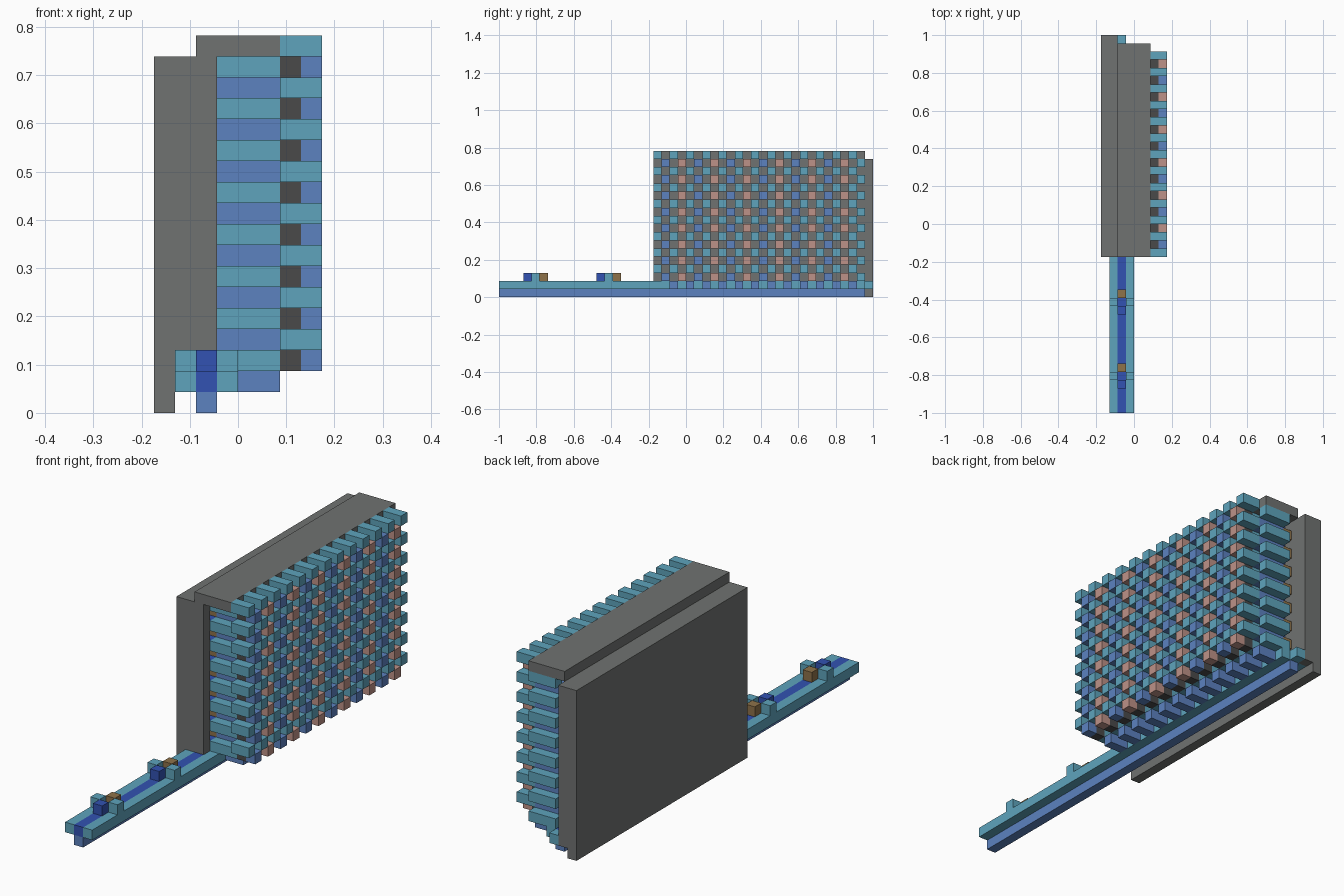
import bpy
import bmesh
from mathutils import Matrix, Vector

if "Cube" in bpy.data.objects:
    bpy.data.objects.remove(bpy.data.objects["Cube"], do_unlink=True)

U = 2 / 46                      # edge of one block
ORIGIN = Vector((4, 23, 0))     # block at the centre of the footprint


def material(name, *srgb):
    rgb = [((c / 255 + 0.055) / 1.055) ** 2.4 for c in srgb]
    mat = bpy.data.materials.new(name)
    mat.use_nodes = True
    mat.diffuse_color = (*rgb, 1)
    bsdf = mat.node_tree.nodes["Principled BSDF"]
    bsdf.inputs["Base Color"].default_value = (*rgb, 1)
    bsdf.inputs["Roughness"].default_value = 0.9
    return mat


TEAL = material("teal", 94, 164, 188)
GREY = material("grey", 112, 114, 113)
BLUE = material("soft blue", 92, 130, 192)
ROYAL = material("royal blue", 50, 82, 178)
BROWN = material("brown", 142, 114, 74)
PINK = material("dusty pink", 190, 146, 136)
DARK = material("charcoal", 74, 74, 74)


def part(name, mat, boxes):
    """One object from boxes given as block ranges (x0, x1), (y0, y1), (z0, z1)."""
    bm = bmesh.new()
    for ranges in boxes:
        lo = Vector([r[0] for r in ranges])
        hi = Vector([r[1] for r in ranges])
        centre = ((lo + hi) / 2 - ORIGIN) * U
        size = (hi - lo) * U
        bmesh.ops.create_cube(bm, size=1, matrix=Matrix.Translation(centre) @ Matrix.Diagonal(size).to_4x4())
    mesh = bpy.data.meshes.new(name)
    bm.to_mesh(mesh)
    bm.free()
    mesh.materials.append(mat)
    obj = bpy.data.objects.new(name, mesh)
    bpy.context.collection.objects.link(obj)


def rods(x0, x1, columns, rows):
    """A lattice of rods running along x."""
    return [((x0, x1), (j, j + 1), (k, k + 1)) for j in columns for k in rows]


# Casing: back slab with foot, front post, top cover
part("back_slab", GREY, [((0, 1), (19, 46), (0, 17)),
                         ((1, 2), (19, 46), (2, 17)),
                         ((1, 2), (45, 46), (1, 2))])
part("front_post", GREY, [((2, 3), (19, 20), (2, 17))])
part("top_cover", GREY, [((2, 6), (19, 45), (17, 18))])

# Long rail
part("rail_sides", TEAL, [((1, 2), (0, 45), (1, 2)),
                          ((3, 4), (0, 45), (1, 2)),
                          ((2, 3), (45, 46), (1, 2))])
part("rail_core", ROYAL, [((2, 3), (0, 45), (1, 2))])
part("rail_keel", BLUE, [((2, 3), (0, 45), (0, 1))])

# Two sets of blocks on the rail
STOPS = (3, 12)
part("rail_front_blocks", ROYAL, rods(2, 3, STOPS, [2]))
part("rail_side_blocks", TEAL,
     [b for x in (1, 3) for b in rods(x, x + 1, [j + 1 for j in STOPS], [2])])
part("rail_rear_blocks", BROWN, rods(2, 3, [j + 2 for j in STOPS], [2]))

# Inner lattice behind the slab
part("brown_sockets", BROWN, rods(2, 3, range(21, 45, 2), range(3, 17, 2)))
part("royal_sockets", ROYAL, rods(2, 3, range(20, 44, 2), range(2, 17, 2)))
part("teal_rods", TEAL, rods(3, 6, range(20, 45, 2), range(2, 17, 2)))
part("blue_rods", BLUE, rods(3, 6, range(21, 45, 2), range(3, 17, 2)))
part("bottom_blue_rods", BLUE, rods(4, 6, range(21, 45, 2), [1]))

# Outer checkered face
part("teal_teeth", TEAL, rods(6, 8, range(19, 45, 2), range(3, 18, 2)))
part("dark_stems", DARK, rods(6, 7, range(20, 44, 2), range(2, 17, 2)))
part("blue_tips", BLUE, rods(7, 8, range(20, 44, 4), range(2, 17, 2)))
part("pink_tips", PINK, rods(7, 8, range(22, 44, 4), range(2, 17, 2)))
